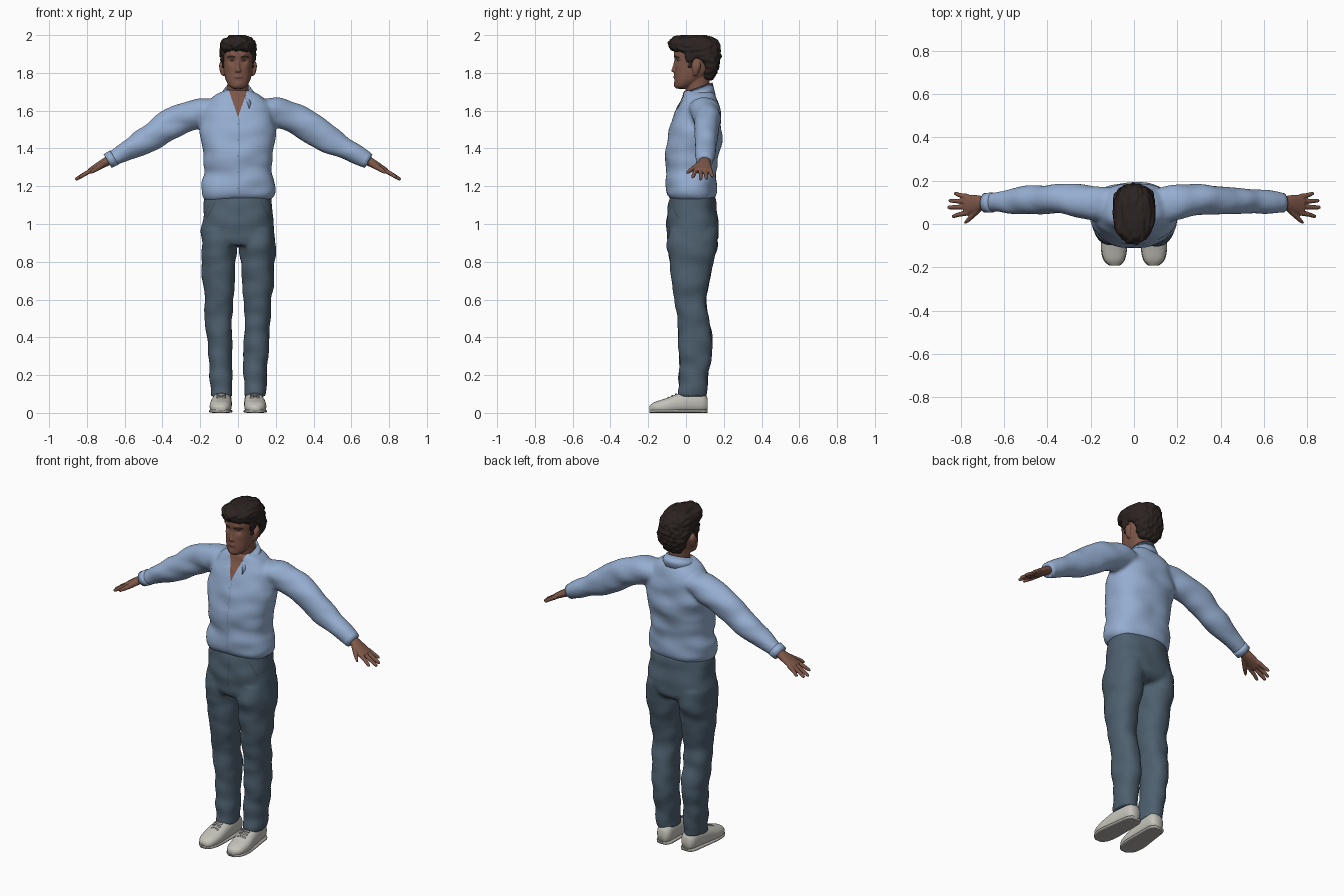
import bpy, bmesh, math
from mathutils import Vector, noise
from mathutils.bvhtree import BVHTree

if "Cube" in bpy.data.objects:
    bpy.data.objects.remove(bpy.data.objects["Cube"])


def material(name, *rgb):
    m = bpy.data.materials.new(name)
    m.use_nodes = True
    m.diffuse_color = (*rgb, 1)
    m.node_tree.nodes["Principled BSDF"].inputs["Base Color"].default_value = (*rgb, 1)
    return m


SHIRT = material("shirt blue", .30, .42, .63)
SEAM = material("shirt seam", .20, .29, .45)
PANTS = material("trouser slate", .075, .115, .155)
STITCH = material("trouser seam", .045, .07, .10)
SKIN = material("skin brown", .21, .095, .065)
LIPS = material("lip brown", .17, .065, .05)
HAIR = material("hair dark", .025, .017, .015)
SHOE = material("shoe white", .55, .54, .49)
SOLE = material("sole grey", .42, .41, .38)


def finish(name, bm, *mats):
    bmesh.ops.recalc_face_normals(bm, faces=bm.faces)
    me = bpy.data.meshes.new(name)
    bm.to_mesh(me)
    bm.free()
    for m in mats:
        me.materials.append(m)
    me.shade_smooth()
    ob = bpy.data.objects.new(name, me)
    bpy.context.collection.objects.link(ob)
    return ob


def loft(bm, rings, axis, side=1, power=2.0, n=32, steps=4):
    """Closed tube through rings (x, y, z, half width, half height)."""
    pts = []
    for i in range(len(rings) - 1):
        quad = [rings[max(0, min(len(rings) - 1, i + k))] for k in (-1, 0, 1, 2)]
        for s in range(steps):
            t = s / steps
            pts.append([.5 * (2 * b + (c - a) * t + (2 * a - 5 * b + 4 * c - d) * t * t
                              + (3 * b - a - 3 * c + d) * t ** 3) for a, b, c, d in zip(*quad)])
    pts.append(list(rings[-1]))
    t = Vector(axis).normalized()
    u = Vector((0, 1, 0)) if abs(t.x) > .5 else Vector((1, 0, 0))
    w = t.cross(u)
    loops = []
    for x, y, z, a, b in pts:
        ring = []
        for k in range(n):
            c, s = math.cos(math.tau * k / n), math.sin(math.tau * k / n)
            p = Vector((x, y, z))
            p += u * a * math.copysign(abs(c) ** (2 / power), c)
            p += w * b * math.copysign(abs(s) ** (2 / power), s)
            ring.append(bm.verts.new((p.x * side, p.y, p.z)))
        loops.append(ring)
    for r, q in zip(loops, loops[1:]):
        for k in range(n):
            bm.faces.new((r[k], r[k - 1], q[k - 1], q[k]))
    bm.faces.new(loops[0])
    bm.faces.new(loops[-1])


def fuse(ob, voxel, smooth, shape=None):
    """Merge overlapping tubes into one skin, then adjust each vertex."""
    r = ob.modifiers.new("fuse", "REMESH")
    r.mode, r.voxel_size = "VOXEL", voxel
    s = ob.modifiers.new("soften", "SMOOTH")
    s.iterations, s.factor = smooth, .5
    dg = bpy.context.evaluated_depsgraph_get()
    mats = list(ob.data.materials)
    me = bpy.data.meshes.new_from_object(ob.evaluated_get(dg))
    ob.modifiers.clear()
    ob.data = me
    me.materials.clear()
    for m in mats:
        me.materials.append(m)
    if shape:
        for co, v in [(shape(v.co.copy(), v.normal.copy()), v) for v in me.vertices]:
            v.co = co
    me.shade_smooth()
    bpy.context.view_layer.update()
    return ob


def ribbon(name, ob, path, width, mat, lift=.002):
    """Thin strip laid on the front of an object along (x, z) points."""
    tree = BVHTree.FromObject(ob, bpy.context.evaluated_depsgraph_get())
    bm = bmesh.new()
    prev = None
    for i, (x, z) in enumerate(path):
        a, b = path[max(0, i - 1)], path[min(len(path) - 1, i + 1)]
        d = Vector((b[1] - a[1], a[0] - b[0])).normalized() * width / 2
        row = []
        for s in (-1, 0, 1):
            px, pz = x + d.x * s, z + d.y * s
            hit = tree.ray_cast(Vector((px, -1, pz)), Vector((0, 1, 0)))[0]
            row.append(bm.verts.new((px, (hit.y if hit else 0) - lift, pz)))
        if prev:
            for k in (0, 1):
                bm.faces.new((prev[k], prev[k + 1], row[k + 1], row[k]))
        prev = row
    return finish(name, bm, mat)


def line(a, b, n=10):
    return [(a[0] + (b[0] - a[0]) * i / n, a[1] + (b[1] - a[1]) * i / n) for i in range(n + 1)]


def folds(amount, scale):
    def shape(co, no):
        p = Vector((co.x * scale[0], co.y * scale[1], co.z * scale[2]))
        return co + no * amount * noise.noise(p)
    return shape


def upright(*rows):
    """Rings from (x, z, half width, front y, back y)."""
    return [(x, (f + b) / 2, z, w, (b - f) / 2) for x, z, w, f, b in rows]


Z, DOWN_ARM = (0, 0, 1), (.86, 0, -.51)

# Shirt: torso and sleeves
bm = bmesh.new()
loft(bm, upright((0, 1.13, .178, -.085, .145), (0, 1.16, .194, -.105, .16), (0, 1.21, .194, -.108, .163),
                 (0, 1.28, .182, -.104, .163), (0, 1.38, .186, -.108, .178), (0, 1.46, .2, -.097, .187),
                 (0, 1.54, .2, -.075, .188), (0, 1.6, .185, -.055, .183), (0, 1.65, .155, -.035, .168),
                 (0, 1.685, .12, -.018, .152), (0, 1.705, .07, -.01, .135)), Z, power=2.3, n=48)
ARM = [(.1, .09, 1.605, .075, .07), (.17, .095, 1.604, .082, .078), (.24, .103, 1.577, .08, .08),
       (.335, .115, 1.54, .07, .08), (.49, .108, 1.443, .062, .072), (.58, .103, 1.392, .055, .056),
       (.69, .098, 1.333, .043, .04)]
for s in (1, -1):
    loft(bm, ARM, DOWN_ARM, s)
shirt = fuse(finish("shirt", bm, SHIRT, SKIN), .01, 5, folds(.012, (7, 7, 13)))

# Open neckline: cut a crisp V and give it the skin colour
SLOPE, APEX = .34, 1.565
bm = bmesh.new()
bm.from_mesh(shirt.data)
for s in (1, -1):
    bmesh.ops.bisect_plane(bm, geom=bm.verts[:] + bm.edges[:] + bm.faces[:],
                           plane_co=(0, 0, APEX), plane_no=(s, 0, -SLOPE))
for f in bm.faces:
    c = f.calc_center_median()
    f.material_index = int(c.y < .04 and abs(c.x) < (c.z - APEX) * SLOPE)
bm.to_mesh(shirt.data)
bm.free()
bpy.context.view_layer.update()
ribbon("shirt_placket_seam", shirt, line((.008, 1.56), (.008, 1.15), 24), .004, SEAM, .001)
for i in range(5):
    z = 1.53 - i * .085
    ribbon("shirt_button", shirt, line((-.004, z), (.004, z), 2), .008, SEAM, .003)

# Cuffs
for s in (1, -1):
    bm = bmesh.new()
    loft(bm, [(.655, .099, 1.352, .047, .044), (.69, .098, 1.333, .045, .042)], DOWN_ARM, s, steps=1)
    finish("left_cuff" if s > 0 else "right_cuff", bm, SHIRT).data.shade_flat()
    bpy.context.collection.objects[-1].data.shade_smooth()

# Collar: folded strip, open at the front with pointed tips
bm = bmesh.new()
prev = None
for i in range(41):
    a = .5 + (math.tau - 1.0) * i / 40
    c, s = math.cos(a), math.sin(a)
    point = max(0, c) ** 5
    row = [bm.verts.new(p) for p in (
        (.06 * s, .062 - .073 * c, 1.69),
        (.064 * s, .062 - .078 * c, 1.722 - .028 * c),
        ((.1 + .045 * point) * s, .062 - (.095 + .055 * point) * c, 1.682 - .135 * point))]
    if prev:
        for k in (0, 1):
            bm.faces.new((prev[k], prev[k + 1], row[k + 1], row[k]))
    prev = row
collar = finish("collar", bm, SHIRT)
collar.modifiers.new("thickness", "SOLIDIFY").thickness = .006

# Trousers: hips and legs
bm = bmesh.new()
loft(bm, upright((0, 1.15, .175, -.085, .148), (0, 1.06, .186, -.1, .165), (0, .98, .195, -.106, .177),
                 (0, .92, .196, -.1, .17), (0, .885, .188, -.085, .14)), Z, power=2.3, n=48)
LEG = upright((.098, .97, .09, -.095, .165), (.103, .87, .095, -.098, .165), (.104, .8, .09, -.087, .145),
              (.103, .7, .084, -.075, .125), (.102, .6, .077, -.06, .108), (.103, .5, .072, -.046, .12),
              (.099, .4, .068, -.04, .137), (.095, .3, .064, -.036, .134), (.091, .2, .06, -.036, .12),
              (.088, .085, .057, -.042, .11))
for s in (1, -1):
    loft(bm, LEG, Z, s, 2.2)
trousers = fuse(finish("trousers", bm, PANTS), .009, 5, folds(.01, (9, 9, 13)))
ribbon("fly_seam", trousers, line((.006, 1.125), (.006, .95), 16), .004, STITCH, .001)
for s in (1, -1):
    ribbon("pocket_seam", trousers, line((.12 * s, 1.12), (.165 * s, 1.03)), .004, STITCH, .001)

# Shoes with soles and laces
FOOT = [(.08, .114, .045, .028, .035), (.08, .09, .055, .044, .055), (.083, .03, .057, .05, .06),
        (.088, -.04, .048, .055, .054), (.092, -.11, .034, .058, .042), (.092, -.165, .028, .047, .03),
        (.09, -.192, .022, .022, .018)]
for s, word in ((1, "left"), (-1, "right")):
    bm = bmesh.new()
    loft(bm, FOOT, (0, -1, 0), s, 2.3)
    for v in bm.verts:
        v.co.z = max(v.co.z, .004)
    finish(word + "_shoe", bm, SHOE)
    bm = bmesh.new()
    loft(bm, [(x, y, .009, a + .003, .009) for x, y, z, a, b in FOOT], (0, -1, 0), s, 4)
    finish(word + "_sole", bm, SOLE)
    for i in range(3):
        bm = bmesh.new()
        y = -.05 - i * .02
        loft(bm, [(.089, y, .1 - i * .0095, .026, .005), (.089, y - .008, .097 - i * .0095, .026, .005)],
             (0, -1, 0), s, n=12, steps=1)
        finish(word + "_lace", bm, SOLE)

# Hands: palm, four fingers and thumb
FINGERS = [(.052, .036, .842), (.079, .077, .862), (.104, .108, .856), (.126, .14, .832)]
for s, word in ((1, "left"), (-1, "right")):
    bm = bmesh.new()
    loft(bm, [(.66, .098, 1.35, .03, .026), (.7, .098, 1.328, .032, .024), (.74, .092, 1.306, .043, .02),
              (.785, .089, 1.28, .046, .015)], DOWN_ARM, s)
    for y0, y1, x in FINGERS:
        drop = 1.28 - (x - .775) * .52
        loft(bm, [(.765, y0, 1.29, .013, .013), ((x + .775) / 2, (y0 + y1) / 2, (drop + 1.286) / 2, .011, .011),
                  (x - .008, y1, drop + .004, .009, .009), (x, y1, drop, .004, .004)], DOWN_ARM, s, n=12)
    loft(bm, [(.705, .08, 1.322, .018, .018), (.74, .045, 1.298, .016, .015), (.768, .018, 1.28, .012, .011),
              (.784, .005, 1.268, .005, .005)], DOWN_ARM, s, n=12)
    fuse(finish(word + "_hand", bm, SKIN), .004, 3)

# Head: skull, jaw, neck, nose and ears
bm = bmesh.new()
loft(bm, upright((0, 1.716, .024, -.05, .0), (0, 1.73, .046, -.058, .03), (0, 1.76, .064, -.06, .08),
                 (0, 1.8, .074, -.06, .13), (0, 1.85, .079, -.058, .155), (0, 1.9, .08, -.064, .16),
                 (0, 1.95, .07, -.055, .145), (0, 1.98, .04, -.01, .1)), Z, power=2.25)
loft(bm, upright((0, 1.64, .058, .0, .125), (0, 1.7, .056, .0, .123), (0, 1.8, .058, -.002, .125)), Z)
loft(bm, [(0, -.05, 1.803, .014, .018), (0, -.056, 1.81, .017, .022), (0, -.054, 1.835, .011, .016),
          (0, -.052, 1.87, .009, .01)], Z, n=16)
for s in (1, -1):
    loft(bm, [(.078, .05, 1.785, .008, .01), (.085, .052, 1.81, .012, .018), (.088, .056, 1.84, .012, .024),
              (.086, .058, 1.86, .008, .014)], Z, s, n=16)
# Dents and bumps on the face: x, z, radius, depth
FEATURES = [(.033, 1.866, .016, .013), (.035, 1.888, .016, -.006), (.0, 1.776, .018, -.006),
            (.0, 1.764, .009, .004), (.0, 1.735, .018, -.006), (.05, 1.835, .02, -.004)]


def face(co, no):
    if co.y < 0 and co.z > 1.715:
        for x, z, r, d in FEATURES:
            co.y += d * math.exp(-((abs(co.x) - x) ** 2 + (co.z - z) ** 2) / (r * r))
    return co


head = fuse(finish("head", bm, SKIN), .005, 4, face)
ribbon("mouth", head, line((-.026, 1.772), (.026, 1.772)), .01, LIPS, .001)
for s in (1, -1):
    ribbon("eyebrow", head, [(.015 * s, 1.882), (.03 * s, 1.888), (.045 * s, 1.888), (.058 * s, 1.88)],
           .008, HAIR)
    ribbon("eye", head, line((.024 * s, 1.864), (.043 * s, 1.864), 4), .006, HAIR, .001)

# Hair: swept cap with sideburns
bm = bmesh.new()
loft(bm, upright((0, 1.765, .05, .09, .14), (0, 1.8, .076, .085, .163), (0, 1.85, .09, .07, .178),
                 (0, 1.885, .097, .01, .184), (0, 1.915, .098, -.065, .184), (0, 1.95, .096, -.092, .178),
                 (0, 1.98, .078, -.078, .155), (0, 1.999, .042, -.03, .105)), Z, power=2.2)
for s in (1, -1):
    loft(bm, [(.077, .022, 1.825, .006, .012), (.08, .022, 1.86, .009, .018), (.084, .025, 1.9, .01, .04)], Z, s)


def locks(co, no):
    wave = noise.noise(Vector((co.x * 55, co.y * 16, co.z * 50)))
    return co + no * .009 * wave


hair = fuse(finish("hair", bm, HAIR), .006, 3, locks)
for v in hair.data.vertices:
    v.co.z = min(v.co.z, 2.0)
